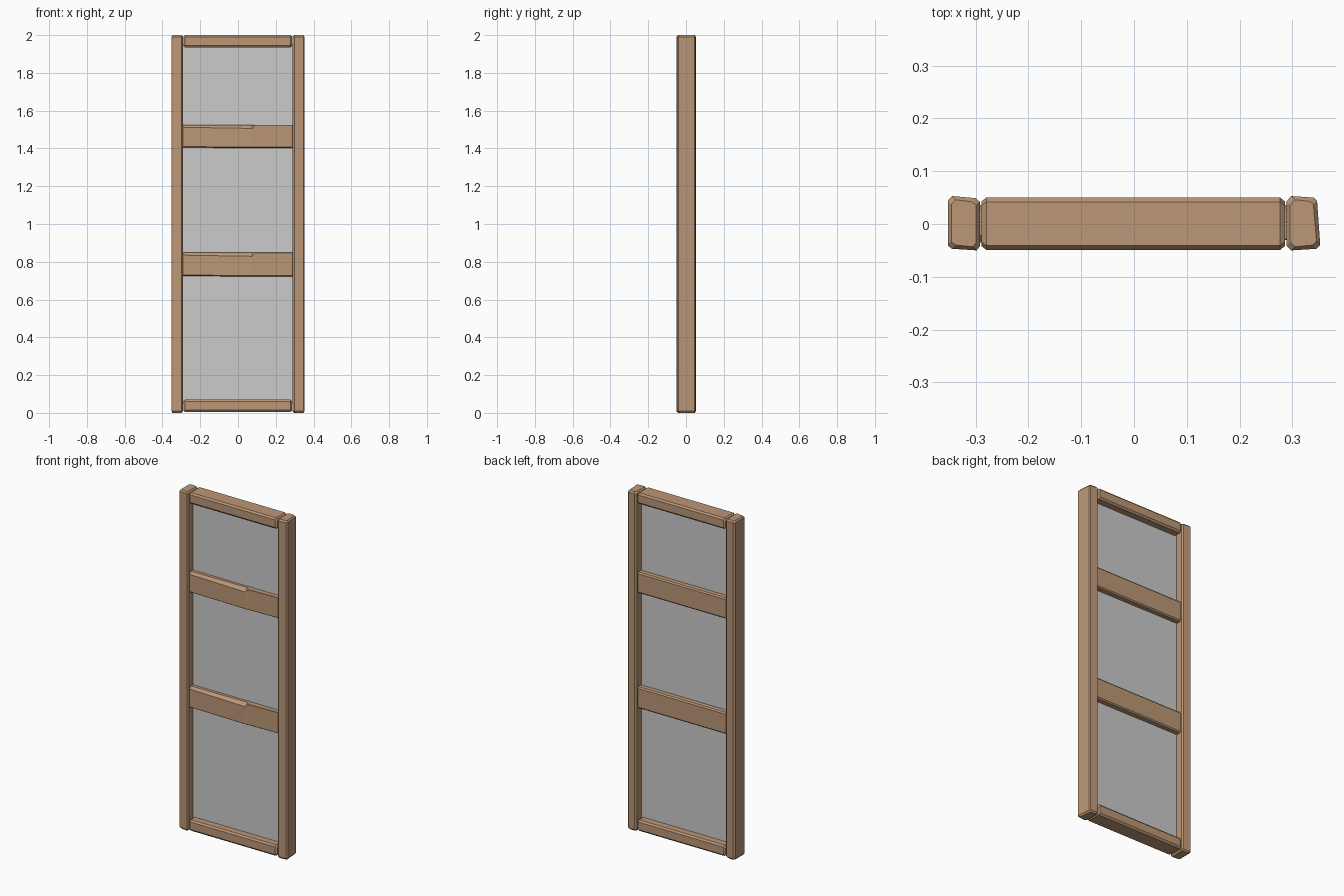
import bpy, bmesh
from mathutils import Vector

if "Cube" in bpy.data.objects:
    bpy.data.objects.remove(bpy.data.objects["Cube"])

wood = bpy.data.materials.new("wood")
wood.diffuse_color = (0.50, 0.31, 0.18, 1)
wood.use_nodes = True
wood.node_tree.nodes["Principled BSDF"].inputs["Base Color"].default_value = wood.diffuse_color


def loft(name, sections):
    """Skin a list of equal-length point rings and cap both ends."""
    bm = bmesh.new()
    rings = [[bm.verts.new(p) for p in s] for s in sections]
    n = len(rings[0])
    for a, b in zip(rings, rings[1:]):
        for i in range(n):
            j = (i + 1) % n
            bm.faces.new((a[i], a[j], b[j], b[i]))
    bm.faces.new(rings[0])
    bm.faces.new(rings[-1])
    bmesh.ops.recalc_face_normals(bm, faces=bm.faces)
    mesh = bpy.data.meshes.new(name)
    bm.to_mesh(mesh)
    bm.free()
    mesh.materials.append(wood)
    obj = bpy.data.objects.new(name, mesh)
    bpy.context.collection.objects.link(obj)
    return obj


def timber(name, profile, lo, hi, place, chamfer=0.009):
    """Straight timber with chamfered ends; place maps (u, v, t) to a point."""
    c = sum((Vector(p) for p in profile), Vector((0, 0))) / len(profile)
    small = []
    for p in profile:
        d = Vector(p) - c
        small.append(c + Vector([(abs(k) - min(0.007, abs(k))) * (1 if k > 0 else -1) for k in d]))
    steps = [(small, lo), (profile, lo + chamfer), (profile, hi - chamfer), (small, hi)]
    return loft(name, [[place(p[0], p[1], t) for p in ring] for ring, t in steps])


# Upright stiles with slightly uneven hewn corners
left = [(-.353, .044), (-.345, .053), (-.300, .049), (-.292, .042),
        (-.292, -.042), (-.298, -.050), (-.345, -.047), (-.353, -.041)]
right = [(.289, .043), (.298, .053), (.341, .050), (.347, .044),
         (.353, -.040), (.346, -.047), (.298, -.050), (.289, -.041)]
upright = lambda u, v, t: (u, v, t)
timber("left_stile", left, 0, 2, upright)
timber("right_stile", right, 0, 2, upright)

# Top and bottom rails
level = lambda u, v, t: (t, u, v)
for name, z0, z1 in (("top_rail", 1.935, 2.0), ("bottom_rail", 0.005, 0.07)):
    b = 0.01
    profile = [(-.049, z0 + b), (-.041, z0), (.041, z0), (.050, z0 + b),
               (.050, z1 - b), (.042, z1), (-.041, z1), (-.049, z1 - b)]
    timber(name, profile, -0.289, 0.286, level)

# Middle rails with a chipped upper front edge
for name, z0, z1 in (("upper_middle_rail", 1.402, 1.525), ("lower_middle_rail", 0.722, 0.848)):
    sections = []
    for x, chip, front, low in ((-.294, .013, -.035, .003), (.075, .019, -.038, 0),
                                (.09, .002, -.036, 0), (.292, .002, -.030, 0)):
        sections.append([(x, front, z0 + low + .005), (x, front + .007, z0 + low),
                         (x, .030, z0), (x, .036, z0 + .007), (x, .036, z1 - .008),
                         (x, .030, z1), (x, front + chip, z1), (x, front, z1 - chip)])
    loft(name, sections)

# Thin grey infill panel
bpy.ops.mesh.primitive_cube_add(size=1, location=(0, 0, 1.0))
panel = bpy.context.object
panel.name = "infill_panel"
panel.scale = (0.59, 0.006, 1.90)
